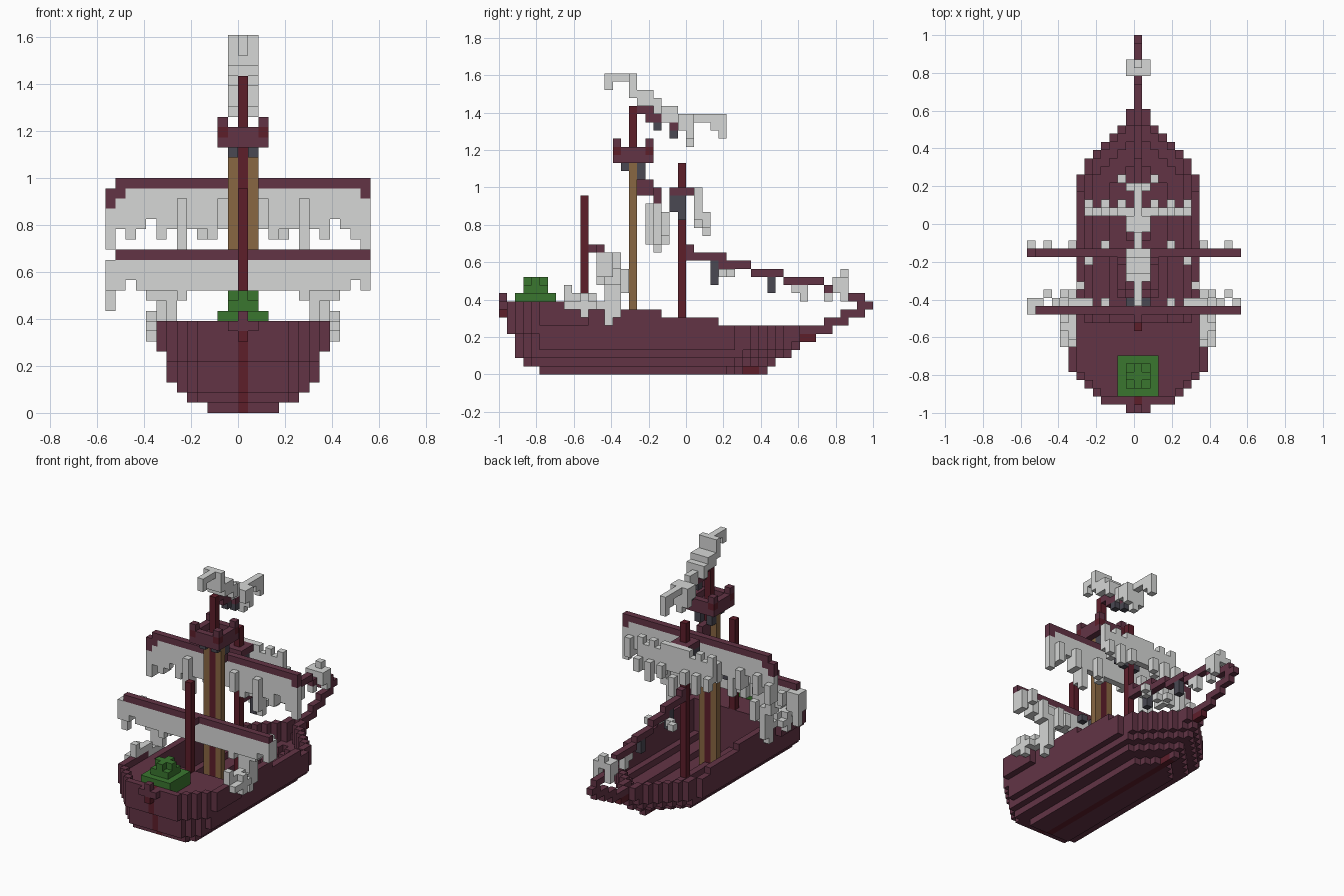
import bpy, bmesh
from itertools import product

old = bpy.data.objects.get("Cube")
if old:
    bpy.data.objects.remove(old, do_unlink=True)

V = 2 / 46  # edge of one block


def material(name, rgb):
    m = bpy.data.materials.new(name)
    m.use_nodes = True
    m.diffuse_color = (*rgb, 1)
    bsdf = m.node_tree.nodes["Principled BSDF"]
    bsdf.inputs["Base Color"].default_value = (*rgb, 1)
    bsdf.inputs["Roughness"].default_value = 0.9
    return m


PLUM = material("plum wood", (.123, .034, .06))
RED = material("dark red wood", (.11, .013, .023))
OAK = material("oak wood", (.25, .135, .055))
CLOTH = material("pale cloth", (.67, .68, .67))
IRON = material("dark grey", (.068, .065, .085))
LEAF = material("leaf green", (.042, .18, .028))


def box(i, j, k):
    """Blocks in inclusive ranges; a single number means one block."""
    spans = [(a, a) if isinstance(a, int) else a for a in (i, j, k)]
    return set(product(*(range(a, b + 1) for a, b in spans)))


def pair(i, j, k):
    """The same blocks on both sides of the centre line."""
    return box(i, j, k) | box(-i, j, k)


def build(name, mats, cells, rule=None):
    """Make the outer skin of a set of blocks."""
    bm = bmesh.new()
    for c in cells:
        for axis, side in product(range(3), (0, 1)):
            n = list(c)
            n[axis] += 2 * side - 1
            if tuple(n) in cells:
                continue
            ring = [(0, 0), (1, 0), (1, 1), (0, 1)]
            verts = []
            for a, b in (ring if side else reversed(ring)):
                p = list(c)
                p[axis] += side
                p[(axis + 1) % 3] += a
                p[(axis + 2) % 3] += b
                verts.append(bm.verts.new([q * V for q in p]))
            face = bm.faces.new(verts)
            face.material_index = rule(*c) if rule else 0
    bmesh.ops.remove_doubles(bm, verts=bm.verts, dist=V / 100)
    mesh = bpy.data.meshes.new(name)
    bm.to_mesh(mesh)
    bm.free()
    for m in mats:
        mesh.materials.append(m)
    ob = bpy.data.objects.new(name, mesh)
    bpy.context.collection.objects.link(ob)


# Hull: per-layer width and length, each layer rounded at both ends
WIDTH = [3, 5, 6, 7, 7, 7, 8, 8, 8]
STERN = [-18, -20, -21, -21, -21, -22, -22, -22, -22]
BOW = [9, 10, 12, 13, 15, 17, 17, 17, 17]
BOW_TAPER = [6, 6, 5, 4, 3, 2, 1, 1]


def half(k, j):
    if k < 0 or not STERN[k] <= j <= BOW[k]:
        return -1
    if j < -12:
        plan = min(8, 4 + j - STERN[k])
    elif j < 6:
        plan = 7
    else:
        plan = min(BOW_TAPER[j - 6] if j < 14 else 0, BOW[k] - j)
    if k == 0 and j > 4:
        plan = max(0, 7 - j)
    return min(WIDTH[k], plan)


def rim(j):
    return 8 if j < -12 else 7 if j < -3 else 6 if j < 4 else 5


hull = box((-1, 1), -23, 8) | box(0, -23, (7, 9))
hull |= box(0, (-12, 8), 1)
for j in range(-22, 18):
    floor = 7 if j < -12 else 0
    for k in range(rim(j) + 1):
        h = half(k, j)
        for i in range(-h, h + 1):
            inner = min(h, half(k, j - 1) + 1, half(k, j + 1) + 1,
                        half(k - 1, j) + 1)
            if abs(i) >= inner or k <= floor:
                hull.add((i, j, k))


def keel(i, j, k):
    stem = (k == 0 and j < 9) or (k == 4 and j > 13) or (j == -23 and k == 7)
    return int(i == 0 and (stem or (k < 9 and j == STERN[k])))


build("hull", [PLUM, RED], hull, keel)

# Prow beak and the stay climbing from it to the fore mast
build("prow", [PLUM], box(0, (17, 19), 6) | box(0, (19, 21), 7)
      | box(0, (21, 22), 8) | box(0, (19, 21), 9))
stay = box(0, 0, (14, 15))
for a, b, k in [(1, 1, 14), (2, 4, 14), (4, 7, 13), (8, 11, 12),
                (12, 16, 11), (17, 18, 10)]:
    stay |= box(0, (a, b), k)
build("fore_stay", [PLUM], stay)
build("stay_hooks", [IRON], box(0, 3, (11, 13)) | box(0, 10, (10, 11)))
build("stay_rags", [CLOTH], box((-1, 1), (18, 19), 11)
      | pair(1, 18, 10) | box(0, 19, 12) | box(0, 17, 9) | pair(1, 19, (9, 10))
      | box(0, (13, 14), 10) | box(0, 14, 9)
      | pair(1, 4, 12) | pair(2, 5, 12))

# Masts
for name, j, low, top in [("stern_mast", -13, 8, 21),
                          ("main_mast", -7, 1, 32), ("fore_mast", -1, 1, 25)]:
    build(name, [RED], box(0, j, (low, top)))
for side, i in (("right", -1), ("left", 1)):
    build(side + "_mast_brace", [OAK], box(i, -7, (1, 25)))

# Lookout: floor, wall and raised corners on four brackets
nest = box((-2, 2), (-9, -5), 26)
wall = box((-2, 2), (-9, -5), 27) - box((-1, 1), (-8, -6), 27)
posts = {(i, j, 28) for i in (-2, 2) for j in (-9, -5)}
build("lookout", [PLUM, RED], nest | wall | posts,
      lambda i, j, k: int(k == 27 and abs(i) == 2 and j in (-9, -5)))
build("lookout_brackets", [IRON], pair(1, -8, 25) | pair(1, -6, (24, 25)))

# Yards
build("main_yard", [PLUM], box((-12, 12), -4, 22) | box(-13, -4, (20, 21))
      | pair(12, -4, 21))
build("stern_yard", [PLUM], box((-12, 12), -11, 15) | box(0, -12, 15))
build("stern_yard_brackets", [IRON], pair(1, -10, 14))
build("main_stay", [PLUM], box(0, -6, (22, 23)) | box(0, -5, (22, 23)))
build("fore_boom", [PLUM], box((-1, 1), (-2, 0), 22) - box(0, -1, 22))
build("fore_bracket", [IRON], pair(1, -1, (19, 21)) | pair(1, -2, (20, 21)))


def sail(j, top, lengths, first):
    """Ragged sheet: one column length per block across."""
    cells = set()
    for n, length in enumerate(lengths):
        cells |= box(first + n, j, (top - length + 1, top))
    return cells


# Main sail, mirrored column lengths from the outer edge inwards
ragged = [4, 5, 4, 3, 5, 4, 6, 4, 4, 5, 4, 4]
sheet = sail(-4, 21, ragged + [4] + ragged[::-1], -12)
sheet |= box(-13, -4, (16, 19)) | box(12, -4, (16, 17))
sheet -= pair(12, -4, 21)
sheet |= box(-13, -3, (16, 18))
for i in (11, 8, 4):
    sheet |= pair(i, -3, (17, 19))
sheet |= pair(6, -5, (16, 20)) | pair(2, -5, (18, 20)) | pair(6, -4, 15)
build("main_sail", [CLOTH], sheet)

# Fore sail, notched along its head as well as its foot
sheet = sail(1, 22, [4, 5, 4, 5, 4, 4, 4, 4, 4, 5, 4, 5, 4], -6)
sheet -= pair(5, 1, 22) | pair(3, 1, 22)
for i in (6, 4, 2):
    sheet |= pair(i, 2, (17 + i % 4 // 2, 19))
build("fore_sail", [CLOTH], sheet)

# Stern sail: flat middle, ragged ends drifting forward
sheet = box((-12, 12), -11, (12, 14)) - pair(11, -11, 12)
for i, j, low, top in [(12, -10, 12, 14), (11, -9, 13, 14), (9, -9, 11, 13),
                       (8, -10, 8, 13), (8, -9, 7, 11), (7, -10, 9, 13),
                       (7, -8, 10, 12), (6, -11, 11, 12), (10, -10, 12, 13),
                       (6, -10, 12, 13), (9, -10, 11, 12), (4, -10, 12, 13)]:
    sheet |= pair(i, j, (low, top))
sheet |= box(-13, -10, (10, 14)) | box(-13, -11, (12, 14))
build("stern_sail", [CLOTH], sheet)

# Rags hanging over the stern rails
for side, s in (("right", -1), ("left", 1)):
    rags = box(s * 9, (-15, -12), 8) | box(s * 9, -13, (7, 9))
    rags |= box(s * 8, (-14, -12), 9) | box(s * 8, -15, (9, 10))
    rags |= box(s * 8, (-12, -10), 8) | box(s * 8, -10, (6, 8))
    build(side + "_rail_rags", [CLOTH], rags)

# Streaming flag: thin tip, broad middle and a thin tail with a cross piece
flag = box(0, (-10, -7), 36) | box(0, -10, 35) | box((-1, 1), -7, (35, 36))
flag |= box((-1, 1), (-7, -5), 34) | box((-1, 1), (-6, -4), 33)
flag |= box(0, (-4, -2), 32) | box(0, (-3, 4), 31) | box(0, 0, (28, 30))
flag |= pair(1, -4, 32) | pair(1, -1, (30, 31)) | pair(1, 0, (29, 31))
flag |= box(0, 4, (29, 31)) | box(0, 3, 30)
build("flag", [CLOTH], flag)
build("flag_rope", [PLUM], box(0, (-6, -5), 32) | box(0, (-5, -4), 31)
      | box(0, -2, 30))
build("flag_hooks", [IRON], box(0, -4, 30) | box(0, -2, 29))

# Shrub on the stern deck
build("shrub", [LEAF], box((-2, 2), (-21, -17), (8, 9))
      | box((-1, 1), (-20, -18), 10) | box(0, (-20, -18), 11)
      | box((-1, 1), -19, 11))
